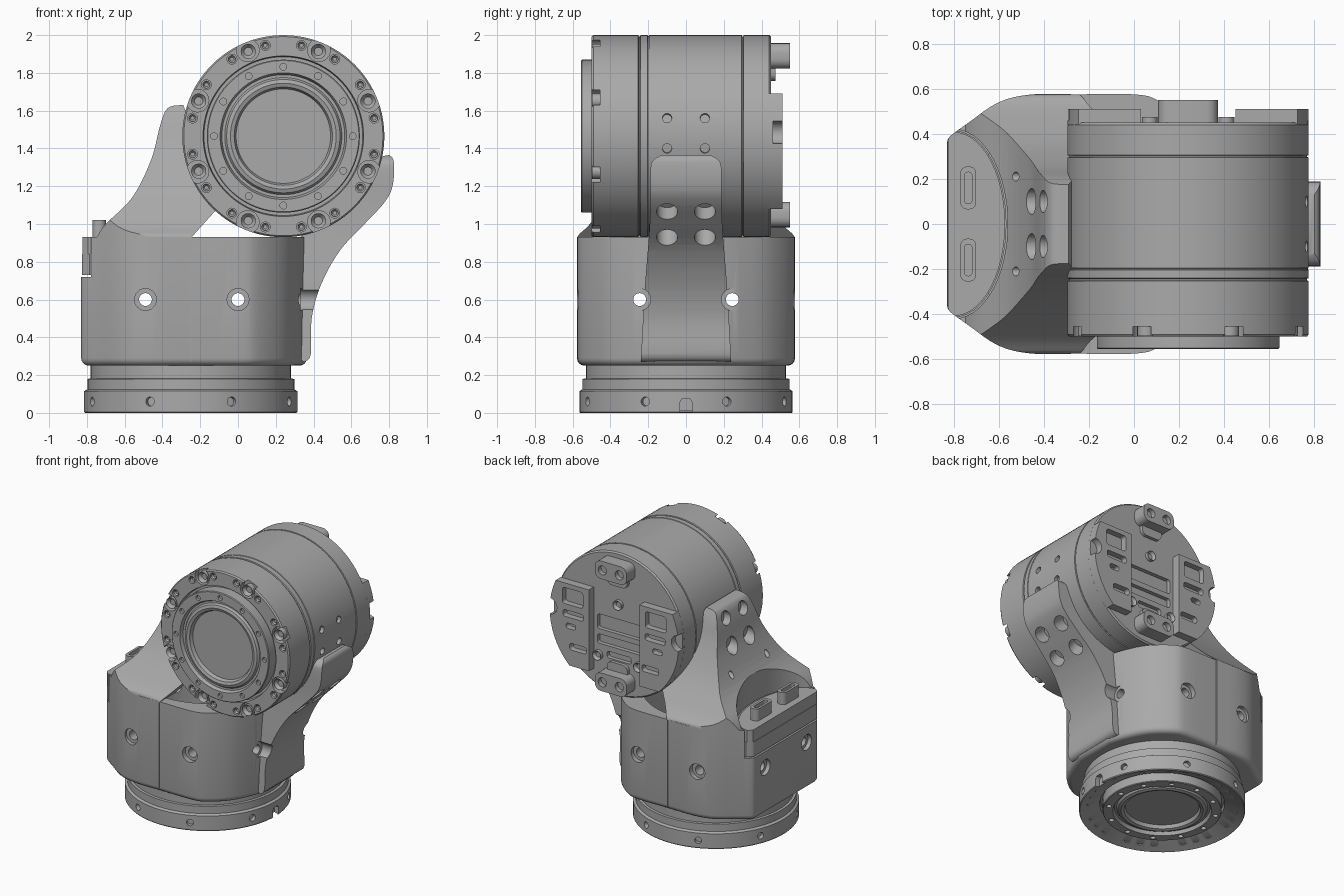
import bpy, bmesh, math
from mathutils import Matrix, Vector

if "Cube" in bpy.data.objects:
    bpy.data.objects.remove(bpy.data.objects["Cube"])
grey = bpy.data.materials.new("machined_grey")
grey.use_nodes = True
grey.diffuse_color = (0.4, 0.4, 0.4, 1)
grey.node_tree.nodes["Principled BSDF"].inputs["Base Color"].default_value = (0.4, 0.4, 0.4, 1)
parts = []

def finish(bm, name, keep):
    bmesh.ops.recalc_face_normals(bm, faces=bm.faces[:])
    me = bpy.data.meshes.new(name)
    bm.to_mesh(me)
    bm.free()
    me.materials.append(grey)
    ob = bpy.data.objects.new(name, me)
    bpy.context.scene.collection.objects.link(ob)
    ob.hide_render = not keep
    if keep:
        parts.append(ob)
    return ob

def boolean(ob, tools, op="DIFFERENCE"):
    for t in tools:
        m = ob.modifiers.new("cut", "BOOLEAN")
        m.operation, m.solver, m.object = op, "EXACT", t
    bpy.context.view_layer.update()
    dg = bpy.context.evaluated_depsgraph_get()
    me = bpy.data.meshes.new_from_object(ob.evaluated_get(dg))
    ob.modifiers.clear()
    ob.data = me
    for t in tools:
        bpy.data.objects.remove(t)

def lathe(name, profile, mat):
    bm = bmesh.new()
    vs = [bm.verts.new((r, 0, h)) for r, h in profile]
    es = [bm.edges.new(p) for p in zip(vs, vs[1:])]
    bmesh.ops.spin(bm, geom=vs + es, cent=(0, 0, 0), axis=(0, 0, 1), angle=math.tau, steps=96, use_merge=True)
    bmesh.ops.remove_doubles(bm, verts=bm.verts[:], dist=1e-5)
    bm.transform(mat)
    return finish(bm, name, True)

def prism(name, pts, lo, hi, axis="z", keep=False, round_base=0):
    place = {"z": lambda a, b, d: (a, b, d), "y": lambda a, b, d: (a, d, b), "x": lambda a, b, d: (d, a, b)}[axis]
    bm = bmesh.new()
    low, top = ([bm.verts.new(place(a, b, d)) for a, b in pts] for d in (lo, hi))
    base = bm.faces.new(low)
    bm.faces.new(top)
    for i in range(len(pts)):
        bm.faces.new((low[i - 1], low[i], top[i], top[i - 1]))
    if round_base:
        bmesh.ops.recalc_face_normals(bm, faces=bm.faces[:])
        bmesh.ops.bevel(bm, geom=list(base.edges), offset=round_base, segments=4, profile=0.5, affect="EDGES")
    return finish(bm, name, keep)

def drills(name, items, screws=False):
    # cylinders as (centre, direction, radius, length); screws are kept and get a socket
    bm = bmesh.new()
    for c, d, r, l in items:
        d = Vector(d).normalized()
        mat = Matrix.Translation(c) @ d.to_track_quat("Z", "Y").to_matrix().to_4x4()
        one = bmesh.ops.create_cone(bm, cap_ends=True, segments=24, radius1=r, radius2=r, depth=l, matrix=mat)
        if screws:
            cap = max({f for v in one["verts"] for f in v.link_faces}, key=lambda f: f.calc_center_median().dot(d))
            bmesh.ops.inset_individual(bm, faces=[cap], thickness=r * 0.45)
            bmesh.ops.translate(bm, verts=cap.verts[:], vec=-d * l * 0.5)
    return finish(bm, name, screws)

def smooth(p, n=5):
    # curve through the points
    q = [p[0]] + p + [p[-1]]
    out = []
    for i in range(len(p) - 1):
        a, b, c, d = (Vector(v) for v in q[i:i + 4])
        for t in (k / n for k in range(n)):
            out.append(tuple(b + ((c - a) * t + (2 * a - 5 * b + 4 * c - d) * t * t
                                  + (3 * b - a - 3 * c + d) * t ** 3) / 2))
    return out + [p[-1]]

def mirrored(half, sx, sy):
    return half + [(sx * a, sy * b) for a, b in reversed(half)]

def rrect(cx, cy, w, h, r):
    out = []
    for k, (sx, sy) in enumerate(((1, 1), (-1, 1), (-1, -1), (1, -1))):
        for a in (math.pi / 2 * (k + s / 5) for s in range(6)):
            out.append((cx + sx * (w / 2 - r) + r * math.cos(a), cy + sy * (h / 2 - r) + r * math.sin(a)))
    return out

def ellipse(cx, rx, ry):
    return [(cx + rx * math.cos(i * math.tau / 64), ry * math.sin(i * math.tau / 64)) for i in range(64)]

def face_profile(h):
    # stepped output face: groove, raised plate, rounded lip, recessed centre
    return [(.425, h), (.42, h - .03), (.405, h - .03), (.405, h + .05), (.4, h + .055), (.335, h + .055),
            (.325, h + .03), (.31, h + .03), (.3, h + .045), (.28, h + .052), (.26, h + .045),
            (.25, h + .02), (0, h + .02)]

def polar(mat, r, deg, h):
    a = math.radians(deg)
    return mat @ Vector((r * math.cos(a), r * math.sin(a), h))

def outward(mat, deg):
    return polar(mat, 1, deg, 0) - mat.translation

# Upper drive: drum lying along y
CX, CZ, R = 0.24, 1.465, 0.535
upper = Matrix.Translation((CX, 0, CZ)) @ Matrix.Rotation(math.pi / 2, 4, "X")
drum = lathe("upper_drive", [(0, -.45), (.525, -.45), (R, -.44), (R, -.305), (.527, -.303), (.527, -.297),
             (R, -.295), (R, .195), (.531, .197), (.531, .202), (R, .204), (R, .24), (.527, .243), (.527, .25),
             (R, .253), (R, .49), (.527, .5)] + face_profile(.5), upper)
mains = [22.5 + 45 * k for k in range(8)]
sides = [a + s for a in mains for s in (-11.25, 11.25)]
front, down = (0, -1, 0), (0, 0, -1)
cuts = [(polar(upper, .492, a, .5), front, .06, .09) for a in mains]
cuts += [(polar(upper, .49, a, .5), front, .026, .05) for a in sides]
cuts += [(polar(upper, .367, 30 * k, .555), front, .018, .04) for k in range(12)]
cuts += [(polar(upper, R, a, h), outward(upper, a), .025, .06) for a in (10.3, -7) for h in (-.1, .1)]
boolean(drum, [drills("holes", cuts)])
drills("ring_bolts", [(polar(upper, .485, a, .475), front, .04, .045) for a in mains], True)
drills("ring_screws", [(polar(upper, .49, a, .482), front, .019, .02) for a in sides], True)

# Rear connector pads, lugs and recesses
arc = [math.radians(24.9 - 70.9 * i / 12) for i in range(13)]
for s, side in ((1, "left"), (-1, "right")):
    pts = [(.21, .225)] + [(R * math.cos(a), R * math.sin(a)) for a in arc] + [(.21, -.385)]
    pad = prism(side + "_rear_pad", [(CX + s * u, CZ + v) for u, v in pts], .44, .51, "y", True)
    pockets = [(.345, .13, .17, .12), (.34, .0, .17, .05), (.36, -.09, .08, .04), (.3, -.24, .14, .05)]
    boolean(pad, [prism("pocket", rrect(CX + s * u, CZ + v, w, h, .018), .465, .6, "y") for u, v, w, h in pockets]
            + [drills("notch", [((CX + s * R, .5, CZ + .02), front, .06, .08)])])
for v, name in ((.425, "upper"), (-.415, "lower")):
    lug = prism(name + "_rear_lug", rrect(CX, CZ + v, .265, .135, .05), .44, .55, "y", True)
    boolean(lug, [drills("holes", [((CX + u, .55, CZ + v), front, .034, .07) for u in (-.07, .07)])])
    prism(name + "_lug_foot", rrect(CX, CZ + v * .83, .17, .12, .04), .44, .475, "y", True)
boolean(drum, [prism("slot", rrect(CX, CZ + v, w, h, .015), .42, .5, "y")
               for v, w, h in ((-.02, .36, .11), (-.15, .36, .07), (-.25, .2, .05))])
drills("rear_screws", [((CX + u, .455, CZ + v), (0, 1, 0), .035, .04)
                       for u, v in ((0, .15), (-.17, -.27), (.17, -.27))], True)

# Base flange
lower = Matrix.Translation((-.25, 0, 0)) @ Matrix.Rotation(math.pi, 4, "X")
base = lathe("base_flange", [(0, -.3), (.53, -.3), (.53, -.182), (.548, -.18), (.548, -.125), (.556, -.12),
             (.565, -.115), (.565, -.006), (.56, 0)] + face_profile(-.056), lower)
cuts = [(polar(lower, .565, a, -.06), outward(lower, a), .024, .06) for a in mains]
cuts += [(polar(lower, .49, a, 0), down, .026, .05) for a in mains + sides]
cuts += [(polar(lower, .367, 30 * k, 0), down, .018, .04) for k in range(12)]
key = [(-.033, -.1), (.033, -.1), (.033, .055), (.02, .075), (-.02, .075), (-.033, .055)]
boolean(base, [drills("holes", cuts), prism("key_slot", key, .28, .4, "x")])

# Hollow housing
plan = mirrored(smooth([(-.83, .36), (-.815, .39), (-.74, .445), (-.6, .54), (-.45, .575), (-.25, .575), (0, .575),
                        (.11, .545), (.24, .43), (.32, .28), (.365, .15)], 4), 1, -1)
body = prism("housing", plan, .25, .93, "z", True, .04)
seams = [prism("seam", rrect(-.25, s * .584, .005, .032, .001), .2, 1) for s in (-1, 1)]
boolean(body, [prism("cavity", ellipse(-.25, .5, .5), .32, 1), prism("scoop", ellipse(-.8, .24, .42), .72, 1)] + seams)

# Tall arm
arm = prism("tall_arm", smooth([(-.75, .925), (-.70, 1.0), (-.56, 1.14), (-.46, 1.34), (-.41, 1.53),
            (-.37, 1.615), (-.29, 1.63)]) + [(-.2, 1.4), (-.12, 1.07), (-.25, .925)], -.6, .6, "y", True)
taper = mirrored(smooth([(.575, .9), (.57, .94), (.5, 1.01), (.36, 1.2), (.26, 1.4), (.21, 1.55), (.17, 1.64)]), -1, 1)
boolean(arm, [prism("taper", taper, -1, .2, "x"), prism("plan", plan, .5, 2)], "INTERSECT")
hollow = [(-.5, .9), (-.5, 1.0), (-.4, 1.1), (-.15, 1.1), (-.05, 1.0), (-.15, .9)]
boolean(arm, [prism("scoop", ellipse(-.8, .24, .42), .72, 1.7), prism("hollow", hollow, -.38, .38, "y")])

def arm_holes(spots):
    # pairs of holes aimed at the drum axis
    out = []
    for x, y, z, r in spots:
        d = Vector((x - CX, 0, z - CZ)).normalized()
        out += [(Vector((x, s * y, z)) + d * .05, d, r, .2) for s in (-1, 1)]
    return drills("holes", out)

boolean(arm, [arm_holes([(-.45, .1, 1.36, .058), (-.4, .1, 1.55, .05), (-.52, .21, 1.2, .02)])])

# Short arm
short = prism("short_arm", smooth([(.35, .27), (.385, .31), (.39, .5), (.44, .68), (.54, .86), (.67, 1.0),
              (.78, 1.12), (.82, 1.21), (.825, 1.33), (.8, 1.365)])
              + [(.77, 1.36), (.7, 1.3), (.6, 1.13), (.42, 1.0), (.3, .91), (.3, .3)], -.4, .4, "y", True)
width = mirrored(smooth([(.24, .25), (.23, .45), (.215, .7), (.195, .95), (.188, 1.1), (.188, 1.28),
                         (.175, 1.335), (.13, 1.365)]), -1, 1)
boolean(short, [prism("width", width, 0, 1, "x")], "INTERSECT")
boolean(short, [arm_holes([(.69, .1, 1.1, .056), (.58, .1, .96, .056)])])

# Counterbored ports through the walls
ports = []
for s in (-1, 1):
    for x in (-.49, 0):
        ports += [((x, s * .6, .6), front, .058, .12), ((x, s * .5, .6), front, .034, .3)]
    for x, l, r in ((.43, .2, .058), (-.86, .12, .058), (.3, .5, .034), (-.75, .4, .034)):
        ports.append(((x, s * .245, .6), (1, 0, 0), r, l))
for ob in (body, short):
    boolean(ob, [drills("port", [port]) for port in ports])

# Connector bay beside the tall arm
for name, inset, lo, hi in (("connector_bay", .006, .73, .84), ("connector_lid", .012, .84, .93)):
    bay = prism(name, ellipse(-.8, .24 - inset, .42 - inset), lo, hi, "z", True)
    boolean(bay, [prism("plan", [(max(x, -.83 + inset / 2), y) for x, y in plan], .5, 1.2)], "INTERSECT")
for s, side in ((1, "back"), (-1, "front")):
    post = prism(side + "_connector", rrect(-.735, s * .16, .07, .19, .03), .92, 1.02, "z", True)
    boolean(post, [prism("slot", rrect(-.735, s * .16, .034, .14, .016), .98, 1.1)])

# Shading
bpy.ops.object.select_all(action="DESELECT")
for ob in parts:
    ob.select_set(True)
bpy.context.view_layer.objects.active = parts[0]
bpy.ops.object.shade_smooth_by_angle(angle=math.radians(30))
